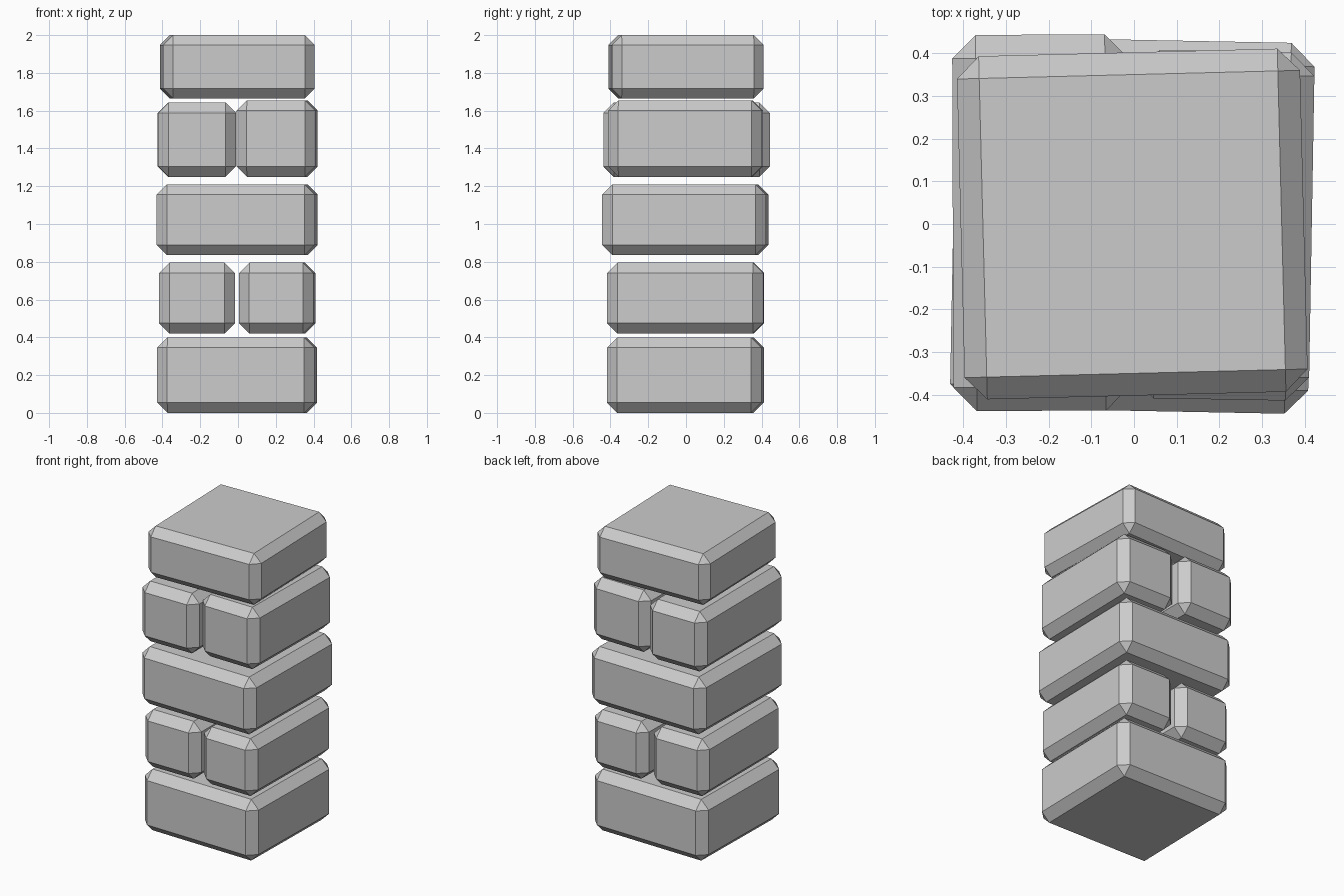
import bpy, bmesh, math

cube = bpy.data.objects.get("Cube")
if cube:
    bpy.data.objects.remove(cube, do_unlink=True)

# One plain stone colour
stone = bpy.data.materials.new("grey_stone")
stone.use_nodes = True
colour = (0.6, 0.6, 0.6, 1)
stone.diffuse_color = colour
stone.node_tree.nodes["Principled BSDF"].inputs["Base Color"].default_value = colour


def block(name, x, y, width, depth, bottom, top, yaw, chamfer=0.055):
    """Chamfered stone block, turned slightly about its own upright axis."""
    bm = bmesh.new()
    bmesh.ops.create_cube(bm, size=1)
    bmesh.ops.scale(bm, vec=(width, depth, top - bottom), verts=bm.verts)
    bmesh.ops.bevel(bm, geom=bm.edges[:], offset=chamfer, segments=1,
                    affect='EDGES', clamp_overlap=True)
    mesh = bpy.data.meshes.new(name)
    bm.to_mesh(mesh)
    bm.free()
    mesh.materials.append(stone)
    obj = bpy.data.objects.new(name, mesh)
    obj.location = (x, y, (bottom + top) / 2)
    obj.rotation_euler.z = math.radians(yaw)
    bpy.context.collection.objects.link(obj)


# Full-width courses
block("base_block", -0.005, -0.003, 0.834, 0.818, 0.0, 0.40, -1.1)
block("middle_block", -0.004, -0.003, 0.838, 0.868, 0.835, 1.21, -1.1)
block("cap_block", -0.004, 0.0, 0.803, 0.803, 1.665, 2.0, 1.45, 0.052)

# Split courses, each a pair of half-width blocks
block("lower_right_block", -0.217, -0.002, 0.403, 0.82, 0.42, 0.795, 0.0)
block("lower_left_block", 0.208, -0.002, 0.394, 0.827, 0.42, 0.795, -0.9)
block("upper_right_block", -0.218, 0.003, 0.412, 0.88, 1.25, 1.643, 0.2)
block("upper_left_block", 0.207, -0.003, 0.418, 0.815, 1.25, 1.655, -1.0)
